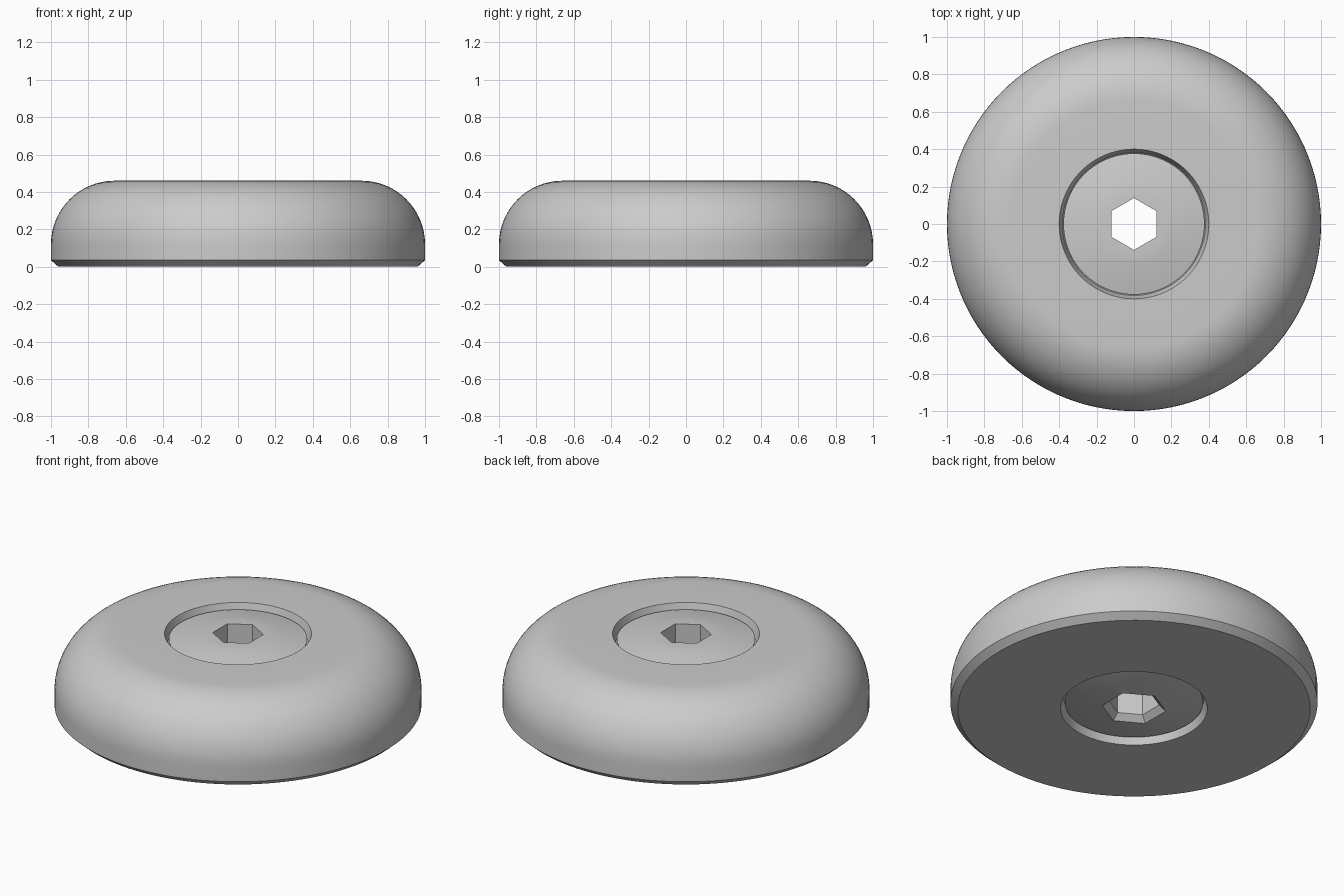
import bpy, bmesh
from math import pi, cos, sin, radians

cube = bpy.data.objects.get("Cube")
if cube:
    bpy.data.objects.remove(cube)

SEGMENTS = 120
HEIGHT = 0.46

grey = bpy.data.materials.new("plain grey")
grey.use_nodes = True
grey.diffuse_color = (0.6, 0.6, 0.6, 1)
grey.node_tree.nodes["Principled BSDF"].inputs["Base Color"].default_value = grey.diffuse_color


def hex_scale(angle):
    """Distance to a hexagon of unit apothem with points on the y axis."""
    third = radians(60)
    return 1 / cos((angle + third / 2) % third - third / 2)


def lathe(name, profile):
    """Spin a closed profile of (radius, z, is_hexagonal) around z."""
    bm = bmesh.new()
    rings = []
    for r, z, is_hex in profile:
        ring = []
        for i in range(SEGMENTS):
            a = 2 * pi * i / SEGMENTS
            d = r * hex_scale(a) if is_hex else r
            ring.append(bm.verts.new((d * cos(a), d * sin(a), z)))
        rings.append(ring)
    for k, ring in enumerate(rings):
        above = rings[(k + 1) % len(rings)]
        for i in range(SEGMENTS):
            j = (i + 1) % SEGMENTS
            bm.faces.new((ring[i], ring[j], above[j], above[i]))
    bmesh.ops.recalc_face_normals(bm, faces=bm.faces)
    mesh = bpy.data.meshes.new(name)
    bm.to_mesh(mesh)
    bm.free()
    mesh.materials.append(grey)
    obj = bpy.data.objects.new(name, mesh)
    bpy.context.collection.objects.link(obj)
    bpy.ops.object.select_all(action="DESELECT")
    obj.select_set(True)
    bpy.context.view_layer.objects.active = obj
    bpy.ops.object.shade_smooth_by_angle(angle=radians(30))
    return obj


# Rounded outer body with a chamfered foot and tapered recesses
ROUND = 0.34
STEPS = 16
shoulder = []
for s in range(STEPS + 1):
    a = pi / 2 * s / STEPS
    shoulder.append((1 - ROUND + ROUND * cos(a), HEIGHT - ROUND + ROUND * sin(a), False))
body = [(0.4, 0, False), (0.96, 0, False), (1, 0.035, False)] + shoulder + [
    (0.4, HEIGHT, False), (0.382, 0.4, False), (0.36, 0.39, False),
    (0.36, 0.07, False), (0.382, 0.06, False)]
lathe("outer_body", body)

# Domed hub with a hexagonal through hole, chamfered underneath
RIM, HOLE, DROP = 0.377, 0.12, 0.032
dome = []
for s in range(7):
    t = s / 6
    dome.append((RIM + (0.18 - RIM) * t, DROP * (1 - t) ** 2 * 0.3 + DROP * (1 - t) * 0.7))
upper = [(r, HEIGHT - d, False) for r, d in dome]
lower = [(r, d + 0.004, False) for r, d in reversed(dome[:-1])]
hub = ([(HOLE, 0.035, True), (HOLE, HEIGHT, True)] + upper[::-1]
       + [(0.37, 0.385, False), (0.37, 0.075, False)]
       + lower[::-1] + [(0.152, 0, True)])
lathe("hub", hub)
